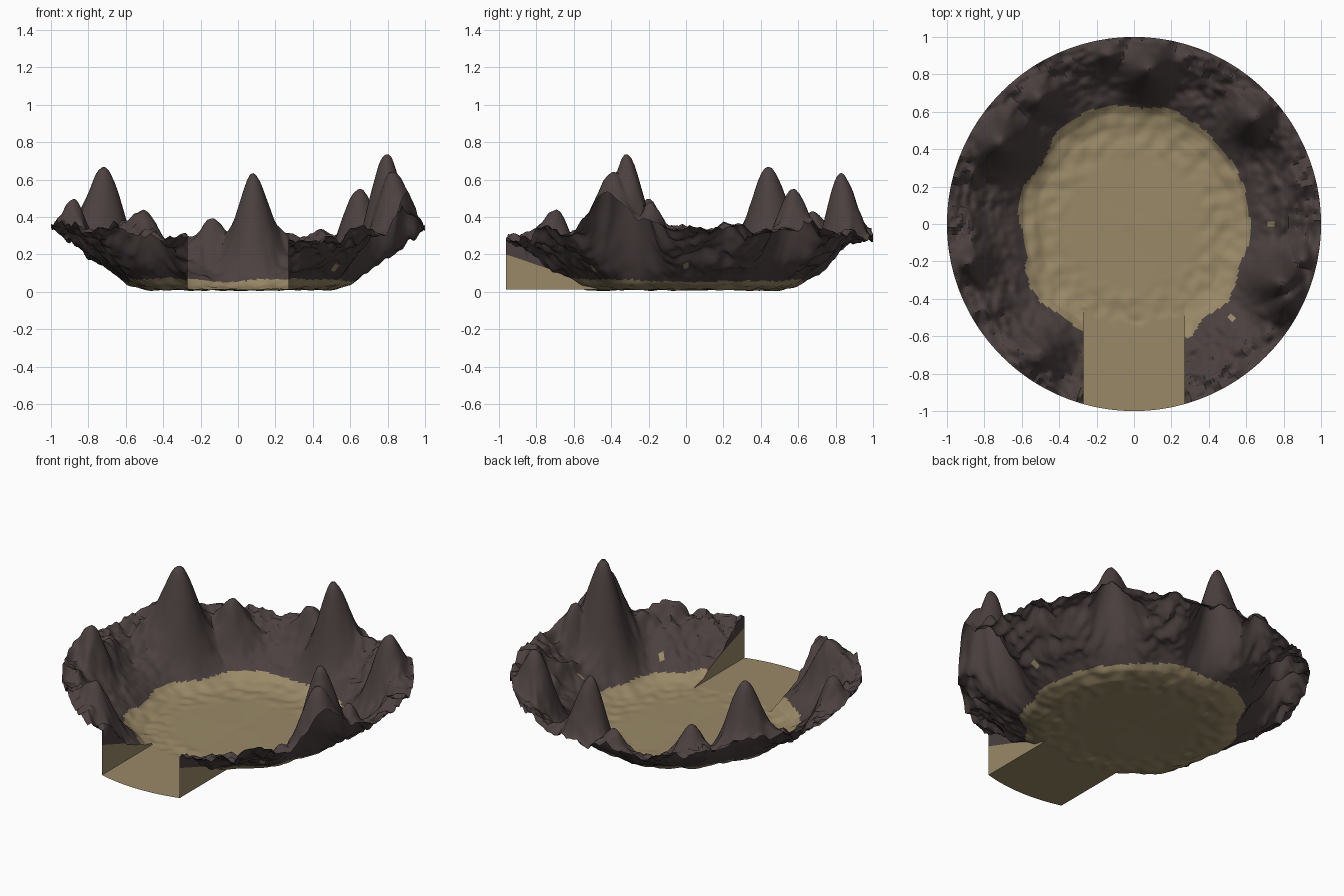
import bpy
import bmesh
from math import cos, sin, pi, exp, hypot, radians
from mathutils import Vector, noise

cube = bpy.data.objects.get("Cube")
if cube:
    bpy.data.objects.remove(cube)

SEGMENTS, RINGS = 320, 90
CHANNEL = 0.27        # half width of the entrance
MOUTH = -0.46         # where the entrance leaves the basin
FLOOR = 0.012

# Bowl cross-section: radius, height
PROFILE = [(0, .01), (.52, .012), (.6, .035), (.66, .08), (.75, .14),
           (.82, .2), (.9, .28), (1.2, .38)]

# Spires: x, y, top height, spread
PEAKS = [(.78, -.31, .72, .085), (.82, -.38, .65, .09), (-.70, .43, .66, .09),
         (.08, .82, .63, .08), (.63, .56, .55, .075), (-.48, -.68, .42, .07),
         (-.13, .92, .40, .06), (-.87, -.20, .50, .06), (.90, -.19, .49, .05),
         (-.50, .66, .42, .06)]
PITS = [(.73, 0), (.52, -.5)]


def material(name, color):
    mat = bpy.data.materials.new(name)
    mat.use_nodes = True
    mat.diffuse_color = (*color, 1)
    bsdf = mat.node_tree.nodes["Principled BSDF"]
    bsdf.inputs["Base Color"].default_value = (*color, 1)
    bsdf.inputs["Roughness"].default_value = 0.9
    return mat


def wave(x, y, scale, seed):
    return noise.noise(Vector((x * scale, y * scale, seed)))


def bowl(x, y):
    """Bowl with an uneven foot, higher at the sides than front and back."""
    r = max(hypot(x, y), .001)
    side = abs(x) / r
    foot = r * (1 + .06 * wave(x / r, y / r, 2.6, 4))
    for (r0, z0), (r1, z1) in zip(PROFILE, PROFILE[1:]):
        if foot <= r1:
            z = z0 + (z1 - z0) * (foot - r0) / (r1 - r0)
            break
    return z * (.8 + .3 * side)


def height(x, y):
    r = hypot(x, y)
    base = bowl(x, y)
    # Spires blend into the slope; overlapping ones take the taller
    lift = 0
    for px, py, top, spread in PEAKS:
        d2 = (x - px) ** 2 + (y - py) ** 2
        lift = max(lift, (top - bowl(px, py)) * exp(-d2 / (2 * spread ** 2)))
    # Craggy rock, growing toward the rim
    rough = min(1, max(0, (r - .58) / .32))
    rough *= 1 - .7 * min(1, lift / .2)
    crag = (wave(x, y, 5, 3) * .055 + wave(x, y, 12, 7) * .045
            + wave(x, y, 26, 1) * .03)
    # Gentle ripples around the flat centre
    sandy = min(1, max(0, (r - .33) / .1)) * (1 - rough)
    ripple = wave(x, y, 14, 5) * .011
    return max(0, base + lift + crag * rough + ripple * sandy)


# Flat disc of rings
bm = bmesh.new()
center = bm.verts.new((0, 0, 0))
rings = []
for i in range(1, RINGS + 1):
    r = (i / RINGS) ** .8
    rings.append([bm.verts.new((r * cos(2 * pi * j / SEGMENTS),
                                r * sin(2 * pi * j / SEGMENTS), 0))
                  for j in range(SEGMENTS)])
for j in range(SEGMENTS):
    k = (j + 1) % SEGMENTS
    bm.faces.new((center, rings[0][j], rings[0][k]))
    for a, b in zip(rings, rings[1:]):
        bm.faces.new((a[j], b[j], b[k], a[k]))

# Cut the straight sides of the entrance
for x in (-CHANNEL, CHANNEL):
    bmesh.ops.bisect_plane(bm, geom=bm.verts[:] + bm.edges[:] + bm.faces[:],
                           dist=1e-5, plane_co=(x, 0, 0), plane_no=(1, 0, 0))


def on_side(edge):
    return all(abs(abs(v.co.x) - CHANNEL) < 1e-4 and v.co.y < MOUTH
               for v in edge.verts)


def in_channel(face):
    c = face.calc_center_median()
    return abs(c.x) < CHANNEL and c.y < MOUTH


bmesh.ops.split_edges(bm, edges=[e for e in bm.edges if on_side(e)])

# Raise the terrain, then level the entrance
for v in bm.verts:
    v.co.z = height(v.co.x, v.co.y)
channel_faces = {f for f in bm.faces if in_channel(f)}
for f in channel_faces:
    for v in f.verts:
        v.co.z = min(v.co.z, FLOOR)

# Colour: sand on low ground, rock above
for f in bm.faces:
    c = f.calc_center_median()
    edge_height = .06 + .02 * wave(c.x, c.y, 4, 9)
    pit = any(hypot(c.x - px, c.y - py) < .02 for px, py in PITS)
    low = c.z < edge_height and hypot(c.x, c.y) < .74
    f.material_index = 0 if f in channel_faces or low or pit else 1
    f.smooth = True


def drop_wall(edges, level, color):
    """Extrude edges down to a height given by y; return the lower edges."""
    made = bmesh.ops.extrude_edge_only(bm, edges=edges)["geom"]
    new_verts = {g for g in made if isinstance(g, bmesh.types.BMVert)}
    for v in new_verts:
        v.co.z = min(v.co.z, level(v.co.y))
    for g in made:
        if isinstance(g, bmesh.types.BMFace):
            g.material_index = color
    return [g for g in made if isinstance(g, bmesh.types.BMEdge)
            and all(v in new_verts for v in g.verts)]


# Entrance walls: a band of rock above sand
wall_edges = [e for e in bm.edges if on_side(e) and e.is_boundary
              and e.link_faces[0] not in channel_faces]
sand_line = drop_wall(wall_edges, lambda y: .06 + .34 * max(0, -y - .55), 1)
drop_wall(sand_line, lambda y: FLOOR, 0)

bmesh.ops.remove_doubles(bm, verts=bm.verts[:], dist=1e-5)
bmesh.ops.recalc_face_normals(bm, faces=bm.faces[:])
if min(bm.faces, key=lambda f: f.calc_center_median().length).normal.z < 0:
    bmesh.ops.reverse_faces(bm, faces=bm.faces[:])

mesh = bpy.data.meshes.new("crater_basin")
bm.to_mesh(mesh)
bm.free()
mesh.materials.append(material("sand", (.32, .25, .135)))
mesh.materials.append(material("dark_rock", (.07, .052, .05)))
basin = bpy.data.objects.new("crater_basin", mesh)
bpy.context.collection.objects.link(basin)
bpy.ops.object.select_all(action='DESELECT')
basin.select_set(True)
bpy.context.view_layer.objects.active = basin
bpy.ops.object.shade_smooth_by_angle(angle=radians(45))
